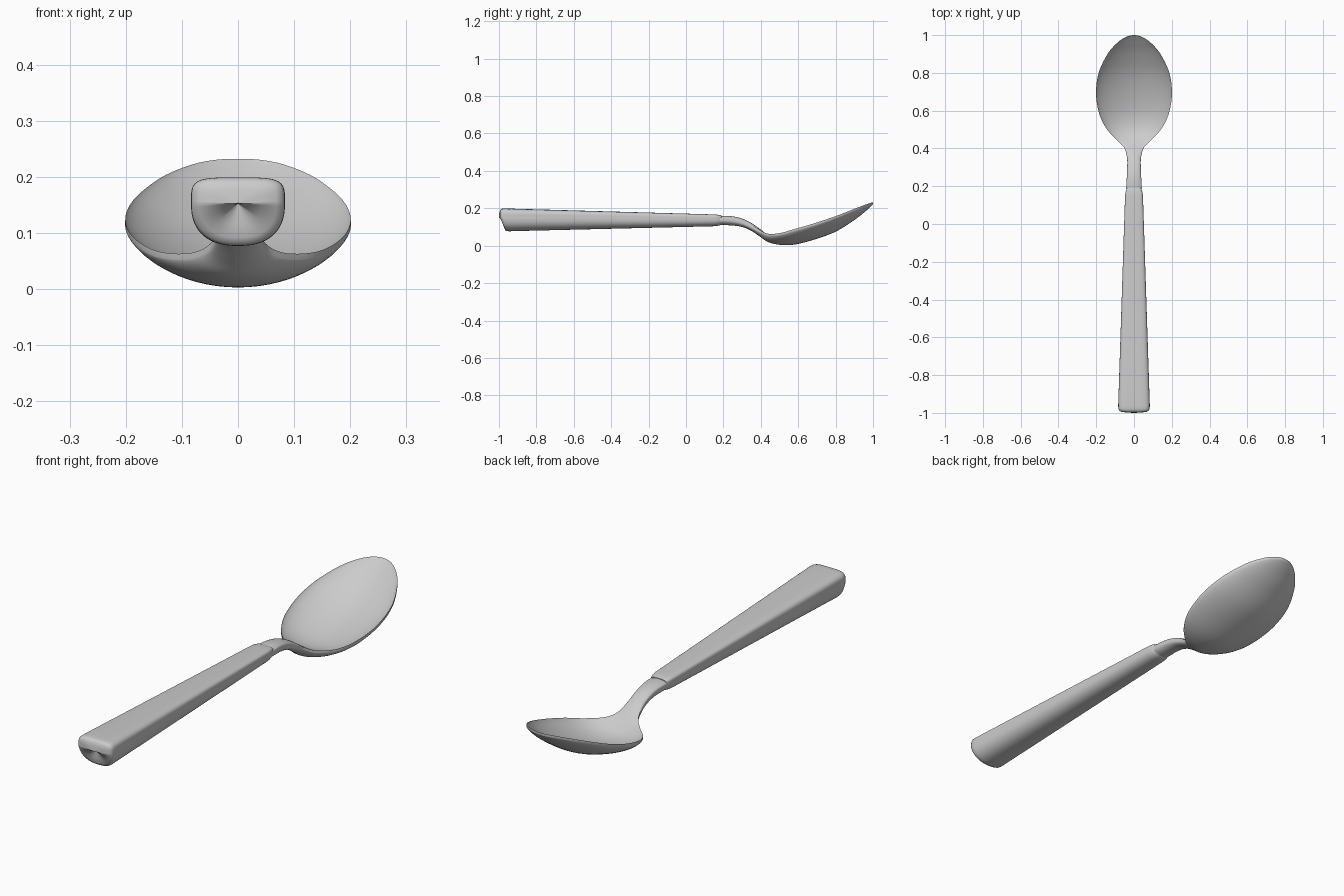
import bpy, bmesh, math

cube = bpy.data.objects.get("Cube")
if cube:
    bpy.data.objects.remove(cube, do_unlink=True)

steel = bpy.data.materials.new("brushed steel grey")
steel.use_nodes = True
GREY = (0.6, 0.6, 0.6, 1)
steel.diffuse_color = GREY
steel.node_tree.nodes["Principled BSDF"].inputs["Base Color"].default_value = GREY


def spline(points, steps):
    """Catmull-Rom through the stations; the last is mirrored in width to close a round tip."""
    first = [2 * a - b for a, b in zip(points[0], points[1])]
    last = list(points[-2])
    last[1] = -last[1]
    p = [first] + [list(q) for q in points] + [last]
    out = []
    for i in range(1, len(p) - 2):
        for s in range(steps):
            t = s / steps
            out.append([0.5 * (2 * b + (c - a) * t + (2 * a - 5 * b + 4 * c - d) * t**2
                               + (3 * b - a - 3 * c + d) * t**3)
                        for a, b, c, d in zip(*p[i - 1:i + 3])])
    return out + [list(points[-1])]


def loft(name, rings, angle):
    """Skin closed rings of equal length and cap both ends."""
    bm = bmesh.new()
    rows = [[bm.verts.new(co) for co in ring] for ring in rings]
    n = len(rows[0])
    for a, b in zip(rows, rows[1:]):
        for i in range(n):
            j = (i + 1) % n
            bm.faces.new((a[i], a[j], b[j], b[i]))
    bm.faces.new(rows[0][::-1])
    bm.faces.new(rows[-1])
    bmesh.ops.remove_doubles(bm, verts=bm.verts, dist=1e-5)
    bmesh.ops.recalc_face_normals(bm, faces=bm.faces)
    mesh = bpy.data.meshes.new(name)
    bm.to_mesh(mesh)
    bm.free()
    mesh.materials.append(steel)
    obj = bpy.data.objects.new(name, mesh)
    bpy.context.collection.objects.link(obj)
    bpy.ops.object.select_all(action='DESELECT')
    obj.select_set(True)
    bpy.context.view_layer.objects.active = obj
    bpy.ops.object.shade_smooth_by_angle(angle=math.radians(angle))
    return obj


# Bowl and neck: y, half width, rim height, inner centre height, outer bottom height
stations = [
    (0.14, 0.040, 0.142, 0.155, 0.112), (0.20, 0.041, 0.146, 0.160, 0.110),
    (0.25, 0.038, 0.143, 0.157, 0.108), (0.30, 0.036, 0.131, 0.145, 0.100),
    (0.35, 0.037, 0.108, 0.121, 0.079), (0.40, 0.050, 0.080, 0.086, 0.045),
    (0.44, 0.086, 0.064, 0.056, 0.019), (0.50, 0.142, 0.067, 0.028, 0.005),
    (0.58, 0.183, 0.089, 0.025, 0.006), (0.69, 0.201, 0.121, 0.050, 0.034),
    (0.80, 0.187, 0.158, 0.092, 0.075), (0.90, 0.140, 0.197, 0.152, 0.137),
    (0.96, 0.088, 0.220, 0.198, 0.184), (0.99, 0.043, 0.230, 0.223, 0.211),
    (1.00, 0.000, 0.232, 0.232, 0.222),
]
EDGE = 0.010


def spoon_ring(y, w, rim, centre, bottom, n=28):
    k = 0.5 + 0.25 * min(1, max(0, (y - 0.35) / 0.15))
    arc = [math.pi * i / n for i in range(n + 1)]
    bulge = [max(0, math.sin(a)) ** (2 * k) for a in arc]
    top = [(w * math.cos(a), y, rim + (centre - rim) * h) for a, h in zip(arc, bulge)]
    low = rim - EDGE
    under = [(-w * math.cos(a), y, low + (bottom - low) * h) for a, h in zip(arc, bulge)]
    return top + under


loft("bowl_and_neck", [spoon_ring(*s) for s in spline(stations, 5)], 40)


# Handle: tapered D-shaped bar with softened ends
def handle_ring(y, scale, n=64):
    t = (y + 1) / 1.19
    w = (0.085 - 0.039 * t) * scale
    top, bottom = 0.200 - 0.034 * t, 0.076 + 0.029 * t
    mid = bottom + 0.62 * (top - bottom)
    ring = []
    for i in range(n):
        a = 2 * math.pi * i / n
        c, s = math.cos(a), math.sin(a)
        p = 4.5 if s >= 0 else 2.4
        r = (abs(c) ** p + abs(s) ** p) ** (-1 / p)
        height = (top - mid) if s >= 0 else (mid - bottom)
        # The butt end leans forward towards its underside
        lean = 0.025 * max(0, -s * r) * max(0, 1 - (y + 1) / 0.1)
        ring.append((w * r * c, y + lean, mid + height * scale * r * s))
    return ring


profile = [(-1.0, 0.02), (-0.998, 0.5), (-0.994, 0.8), (-0.988, 0.93), (-0.978, 0.985),
           (-0.96, 1.0), (-0.9, 1.0), (-0.6, 1.0), (-0.3, 1.0), (0.0, 1.0), (0.14, 1.0),
           (0.16, 0.985), (0.172, 0.94), (0.182, 0.88), (0.19, 0.8)]
loft("handle", [handle_ring(*p) for p in profile], 50)
